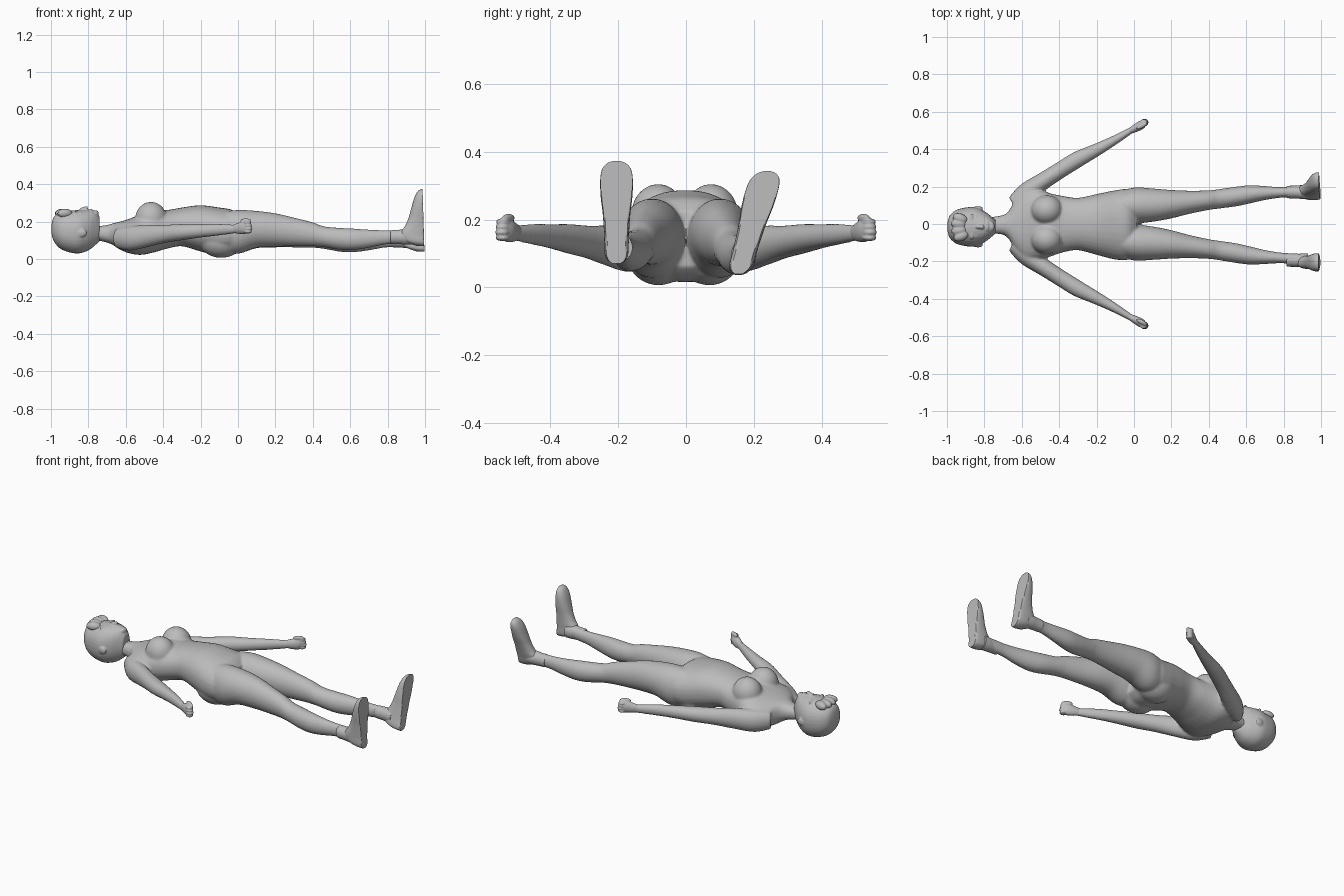
import bpy, bmesh, math
from mathutils import Vector, Matrix

grey = bpy.data.materials.new("plain_grey")
grey.diffuse_color = (0.5, 0.5, 0.5, 1)
X, Y, Z = Vector((1, 0, 0)), Vector((0, 1, 0)), Vector((0, 0, 1))


def spline(rows, steps=5):
    """Smoothly interpolate the section rows."""
    out = []
    for i in range(len(rows) - 1):
        p = [rows[max(0, min(len(rows) - 1, i + k))] for k in (-1, 0, 1, 2)]
        for s in range(steps):
            t = s / steps
            out.append([0.5 * (2 * b + (c - a) * t + (2 * a - 5 * b + 4 * c - d) * t * t
                               + (3 * b - a - 3 * c + d) * t ** 3) for a, b, c, d in zip(*p)])
    return out + [list(rows[-1])]


def loft(bm, rows, axes, origin=Vector(), power=1.0, n=32, fix=None):
    """Rows are (position along, side min, side max, up min, up max)."""
    along, side, up = axes
    rings = []
    for t, a0, a1, b0, b1 in spline(rows):
        ring = []
        for k in range(n):
            c, s = math.cos(2 * math.pi * k / n), math.sin(2 * math.pi * k / n)
            c, s = (math.copysign(abs(v) ** power, v) for v in (c, s))
            co = (origin + along * t + side * ((a0 + a1) / 2 + (a1 - a0) / 2 * c)
                  + up * ((b0 + b1) / 2 + (b1 - b0) / 2 * s))
            ring.append(bm.verts.new(fix(co) if fix else co))
        rings.append(ring)
    for r, q in zip(rings, rings[1:]):
        for k in range(n):
            bm.faces.new((r[k], r[(k + 1) % n], q[(k + 1) % n], q[k]))
    bm.faces.new(rings[0][::-1])
    bm.faces.new(rings[-1])


def ball(bm, centre, radii, turn=0.0):
    m = Matrix.Translation(centre) @ Matrix.Rotation(turn, 4, 'Z') @ Matrix.Diagonal((*radii, 1))
    bmesh.ops.create_uvsphere(bm, u_segments=24, v_segments=16, radius=1, matrix=m)


def finish(bm, name, voxel=None, smooth=4):
    bmesh.ops.recalc_face_normals(bm, faces=bm.faces)
    me = bpy.data.meshes.new(name)
    bm.to_mesh(me)
    bm.free()
    me.materials.append(grey)
    ob = bpy.data.objects.new(name, me)
    bpy.context.collection.objects.link(ob)
    bpy.context.view_layer.objects.active = ob
    ob.select_set(True)
    if voxel:
        r = ob.modifiers.new("fuse", 'REMESH')
        r.mode, r.voxel_size = 'VOXEL', voxel
        s = ob.modifiers.new("soften", 'SMOOTH')
        s.factor, s.iterations = 0.5, smooth
        for m in ("fuse", "soften"):
            bpy.ops.object.modifier_apply(modifier=m)
    bpy.ops.object.shade_smooth_by_angle(angle=math.radians(40))
    ob.select_set(False)
    return ob


# Torso with neck
body = bmesh.new()
loft(body, [(-.80, -.05, .035, .11, .17), (-.71, -.055, .045, .09, .18), (-.67, -.08, .07, .075, .19),
            (-.63, -.15, .14, .05, .20), (-.58, -.20, .19, .03, .215), (-.52, -.195, .19, .022, .24),
            (-.45, -.175, .165, .035, .265), (-.38, -.152, .15, .055, .262), (-.30, -.14, .14, .068, .275),
            (-.20, -.165, .16, .04, .287), (-.10, -.19, .18, .016, .275), (-.03, -.19, .185, .025, .262),
            (.015, -.15, .14, .06, .225)], (X, Y, Z), power=.9)

leg = [(-.10, .02, .165, .04, .25), (0, .004, .195, .028, .262), (.10, .012, .19, .058, .255),
       (.20, .03, .182, .062, .24), (.30, .055, .178, .062, .215), (.40, .075, .18, .06, .188),
       (.46, .083, .187, .054, .165), (.55, .095, .20, .038, .155), (.62, .11, .207, .036, .15),
       (.70, .128, .203, .046, .143), (.78, .14, .197, .06, .138), (.84, .143, .20, .065, .138),
       (.90, .145, .20, .07, .138)]
arm = [(-.09, -.05, .02, .06, .16), (0, -.055, .048, .045, .175), (.12, -.04, .052, .065, .182),
       (.22, -.032, .056, .085, .182), (.33, -.027, .06, .10, .187), (.45, -.022, .045, .115, .187),
       (.55, -.015, .035, .125, .188), (.66, -.004, .03, .137, .183)]
palm = [(.64, -.002, .028, .14, .182), (.68, -.010, .032, .134, .195),
        (.715, -.012, .034, .134, .205), (.74, -.004, .028, .145, .20)]

for s, word in ((1, "left"), (-1, "right")):
    # Legs, the right one lying a little higher
    rise = .02 if s < 0 else 0
    loft(body, [(x, *sorted((s * a - (.016 * max(x, 0) if s < 0 else 0),
                             s * b - (.016 * max(x, 0) if s < 0 else 0))),
                 c + rise * max(x, 0), d + rise * max(x, 0)) for x, a, b, c, d in leg], (X, Y, Z))
    # Arms spread out from the shoulders
    axes = (Vector((.872, .489 * s, 0)), Vector((-.489, .872 * s, 0)), Z)
    root = Vector((-.58, .17 * s, 0))
    loft(body, arm, axes, root)
    # Bust and seat
    ball(body, (-.465, .078 * s - .004, .215), (.085, .08, .09))
    ball(body, (-.09, .075 * s - .006, .10), (.12, .095, .094))

    # Half closed hand with four fingers and a thumb
    hand = bmesh.new()
    loft(hand, palm, axes, root, n=20)
    for i in range(4):
        p = root + axes[0] * (.737 - .003 * abs(i - 1)) + axes[1] * .014 + Z * (.146 + .016 * i)
        ball(hand, p, (.022, .021, .0095), math.atan2(axes[0].y, axes[0].x))
    ball(hand, root + axes[0] * .715 + axes[1] * .005 + Z * .205, (.032, .012, .012), .5 * s)
    finish(hand, word + "_hand", .004, 3)

    # Shoe standing on its heel, with a flat sole
    shoe = bmesh.new()
    lo, lean, mid = (.04, .28, .155) if s > 0 else (.07, 0, -.205)
    loft(shoe, [(z + lo, mid + lean * z - w, mid + lean * z + w, x, 1.02) for z, w, x in (
        (0, .012, .955), (.012, .028, .92), (.03, .035, .885), (.06, .036, .868), (.085, .037, .878),
        (.11, .038, .895), (.15, .041, .912), (.20, .047, .926), (.25, .048, .94), (.28, .042, .953),
        (.296, .028, .965), (.303, .010, .98))], (Z, Y, X), power=.85,
        fix=lambda co: Vector((min(co.x, .998 - .03 * co.z), co.y, co.z)))
    finish(shoe, word + "_shoe")

    # Ankle cuff
    cuff = bmesh.new()
    dy, dz = (.171, .10) if s > 0 else (-.195, .118)
    loft(cuff, [(x, dy - r, dy + r, dz - r * 1.12, dz + r * 1.12) for x, r in
                ((.815, .028), (.825, .033), (.86, .034), (.90, .037), (.93, .037))], (X, Y, Z))
    finish(cuff, word + "_ankle_cuff")
finish(body, "body", .007, 7)

# Head with nose, lips, chin, brows and ears
head = bmesh.new()
loft(head, [(-.998, -.035, .005, .14, .18), (-.985, -.075, .045, .095, .225), (-.95, -.105, .075, .055, .25),
            (-.90, -.118, .088, .035, .258), (-.85, -.12, .09, .03, .262), (-.80, -.098, .068, .046, .262),
            (-.765, -.072, .042, .072, .255), (-.74, -.05, .02, .095, .225)], (X, Y, Z), power=.92)
ball(head, (-.825, -.015, .262), (.024, .011, .016))
ball(head, (-.812, -.015, .270), (.010, .014, .014))
ball(head, (-.785, -.015, .258), (.009, .024, .010))
ball(head, (-.762, -.015, .243), (.018, .026, .018))
for s in (1, -1):
    ball(head, (-.868, -.015 + .042 * s, .249), (.008, .028, .010))
    ball(head, (-.845, -.015 + .04 * s, .246), (.011, .020, .008))
    ball(head, (-.835, -.015 + .10 * s, .14), (.026, .010, .022))
finish(head, "head", .005, 3)

# Fringe swept over the forehead
hair = bmesh.new()
for y, x, turn in ((-.065, -.925, .35), (-.035, -.935, .15), (0, -.938, -.1), (.03, -.93, -.35)):
    ball(hair, (x, y, .244), (.042, .026, .025), turn)
finish(hair, "hair_fringe", .005, 3)
